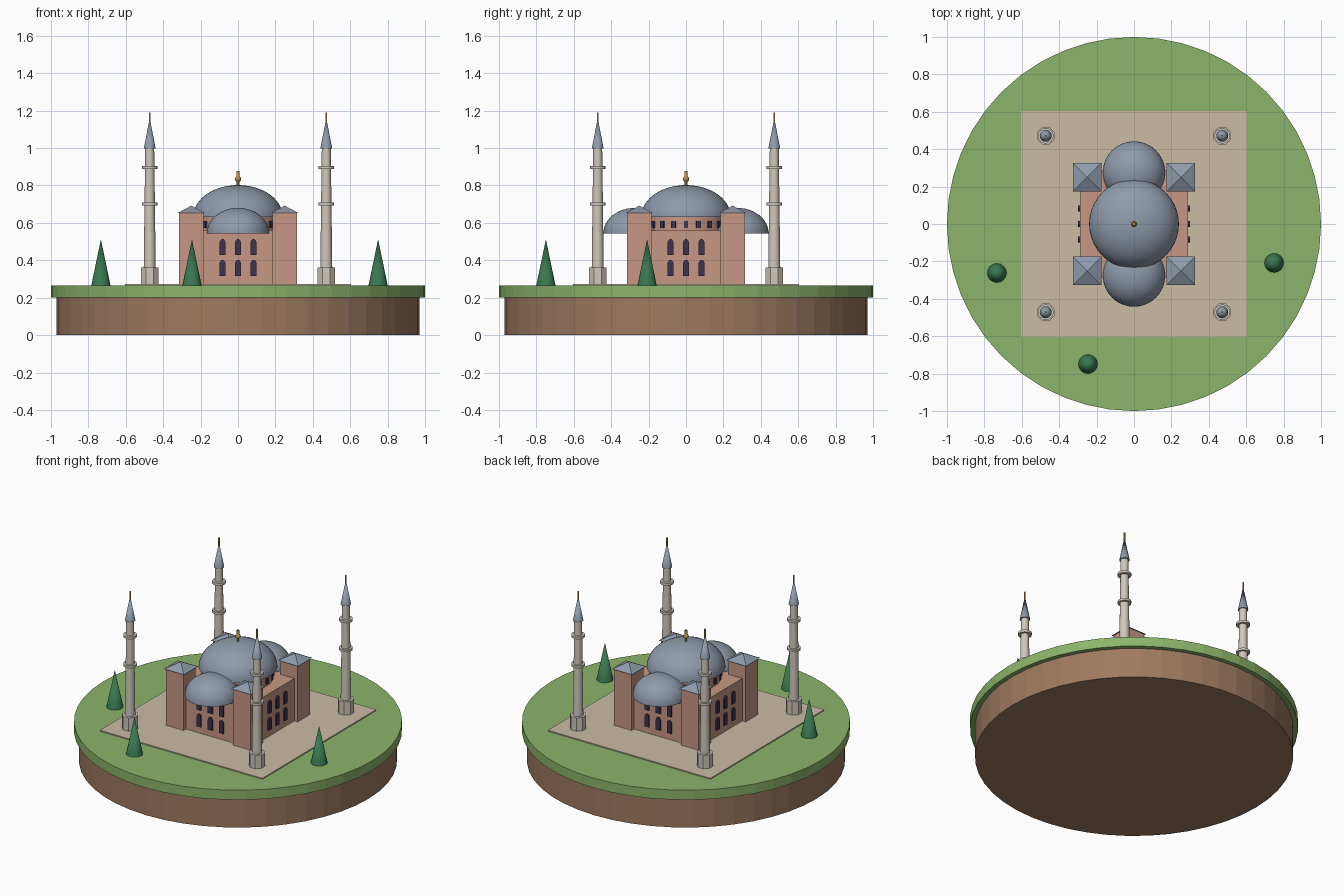
import bpy, bmesh
from math import sin, cos, pi, radians
from mathutils import Matrix, Vector

cube = bpy.data.objects.get("Cube")
if cube:
    bpy.data.objects.remove(cube, do_unlink=True)


def material(name, rgb):
    m = bpy.data.materials.new(name)
    col = [(c / 255 / 12.92) if c < 11 else ((c / 255 + 0.055) / 1.055) ** 2.4 for c in rgb] + [1]
    m.diffuse_color = col
    m.use_nodes = True
    for node in m.node_tree.nodes:
        if node.type == 'BSDF_PRINCIPLED':
            node.inputs["Base Color"].default_value = col
    return m


GRASS = material("grass green", (140, 181, 107))
SOIL = material("soil brown", (158, 122, 96))
PAVING = material("paving sand", (201, 188, 164))
WALL = material("wall rose", (198, 153, 133))
LEAD = material("lead blue grey", (143, 154, 170))
GLASS = material("window dark violet", (62, 50, 78))
STONE = material("minaret stone", (208, 200, 188))
GOLD = material("finial gold", (186, 145, 82))
LEAF = material("tree green", (58, 118, 80))


def finish(name, bm, mat, smooth_angle=0):
    """Turn a bmesh into an object, smoothing edges flatter than the angle."""
    bmesh.ops.recalc_face_normals(bm, faces=bm.faces)
    for f in bm.faces:
        f.smooth = smooth_angle > 0
    for e in bm.edges:
        e.smooth = e.calc_face_angle(pi) < radians(smooth_angle)
    me = bpy.data.meshes.new(name)
    bm.to_mesh(me)
    bm.free()
    me.materials.append(mat)
    ob = bpy.data.objects.new(name, me)
    bpy.context.scene.collection.objects.link(ob)
    return ob


def lathe(name, profile, sides, mat, at=(0, 0), smooth_angle=35, turn=0.0):
    """Revolve (radius, z) points, listed bottom to top, and cap the ends."""
    bm = bmesh.new()
    rings = []
    for r, z in profile:
        if r == 0:
            rings.append([bm.verts.new((at[0], at[1], z))] * sides)
        else:
            rings.append([bm.verts.new((at[0] + r * cos(turn + 2 * pi * i / sides),
                                        at[1] + r * sin(turn + 2 * pi * i / sides), z))
                          for i in range(sides)])
    for low, high in zip(rings, rings[1:]):
        for i in range(sides):
            j = (i + 1) % sides
            bm.faces.new(dict.fromkeys((low[i], low[j], high[j], high[i])))
    for ring, (r, z) in ((rings[0], profile[0]), (rings[-1], profile[-1])):
        if r > 0:
            bm.faces.new(ring)
    return finish(name, bm, mat, smooth_angle)


def box(name, size, z0, z1, mat, at=(0, 0)):
    bm = bmesh.new()
    bmesh.ops.create_cube(bm, size=1)
    bmesh.ops.scale(bm, vec=(size, size, z1 - z0), verts=bm.verts)
    bmesh.ops.translate(bm, vec=(at[0], at[1], (z0 + z1) / 2), verts=bm.verts)
    return finish(name, bm, mat)


def dome(name, radius, base, height, at=(0, 0)):
    steps = 12
    profile = [(radius * cos(pi / 2 * i / steps), base + height * sin(pi / 2 * i / steps))
               for i in range(steps)] + [(0, base + height)]
    return lathe(name, profile, 40, LEAD, at)


def add_plate(bm, outline, angle, distance, shift=0.0, depth=0.009):
    """Add a thin upright plate facing the angle, its back on the wall."""
    turn = Matrix.Rotation(angle, 3, 'Z')
    back = [bm.verts.new(turn @ Vector((distance, u + shift, v))) for u, v in outline]
    front = [bm.verts.new(turn @ Vector((distance + depth, u + shift, v))) for u, v in outline]
    bm.faces.new(front)
    bm.faces.new(back[::-1])
    for i in range(len(outline)):
        j = (i + 1) % len(outline)
        bm.faces.new((back[i], back[j], front[j], front[i]))


# Round island and paved court
lathe("soil_base", [(0.97, 0), (0.97, 0.2)], 48, SOIL, smooth_angle=0)
lathe("grass_disc", [(1, 0.2), (1, 0.265)], 48, GRASS, smooth_angle=0)
box("paved_court", 1.21, 0.26, 0.272, PAVING)

# Hall with a round drum under the main dome
FLOOR = 0.27
box("hall", 0.58, FLOOR, 0.558, WALL)
lathe("drum", [(0.215, 0.55), (0.215, 0.635)], 40, WALL)
dome("main_dome", 0.24, 0.632, 0.17)
for side, y in (("front", -0.275), ("back", 0.275)):
    dome(side + "_half_dome", 0.167, 0.543, 0.137, (0, y))

# Corner towers with pyramid roofs
for sx, left in ((1, "left"), (-1, "right")):
    for sy, end in ((-1, "front"), (1, "back")):
        spot = (sx * 0.25, sy * 0.25)
        box(f"{end}_{left}_tower", 0.13, FLOOR, 0.655, WALL, spot)
        lathe(f"{end}_{left}_tower_roof", [(0.106, 0.652), (0, 0.692)], 4, LEAD,
              spot, 0, pi / 4)

# Arched windows on the four walls
HALF = 0.016
bm = bmesh.new()
for wall in range(4):
    for sill in (0.317, 0.429):
        spring = sill + 0.065
        outline = [(-HALF, sill), (HALF, sill)]
        outline += [(HALF * cos(pi * i / 6), spring + 0.02 * sin(pi * i / 6)) for i in range(7)]
        for shift in (-0.083, 0, 0.083):
            add_plate(bm, outline, wall * pi / 2, 0.29, shift)
finish("wall_windows", bm, GLASS)

# Small square windows around the drum
bm = bmesh.new()
pane = [(-0.012, 0.573), (0.012, 0.573), (0.012, 0.611), (-0.012, 0.611)]
for i in range(20):
    add_plate(bm, pane, 2 * pi * i / 20, 0.213)
finish("drum_windows", bm, GLASS)

# Finial on the main dome
lathe("dome_finial", [(0.007, 0.795), (0.007, 0.82), (0.015, 0.827), (0.017, 0.835),
                      (0.015, 0.843), (0.008, 0.85), (0.008, 0.877)], 12, GOLD, smooth_angle=50)

# Four minarets
for sx, left in ((1, "left"), (-1, "right")):
    for sy, end in ((-1, "front"), (1, "back")):
        spot = (sx * 0.472, sy * 0.472)
        name = f"{end}_{left}_minaret"
        lathe(name + "_foot", [(0.05, FLOOR), (0.05, 0.362)], 8, STONE, spot, 0, pi / 8)
        lathe(name + "_shaft", [(0.032, 0.36), (0.024, 1.0)], 16, STONE, spot)
        for level, z in (("lower", 0.692), ("upper", 0.887)):
            lathe(f"{name}_{level}_balcony", [(0.042, z), (0.042, z + 0.016)], 16, STONE, spot)
        lathe(name + "_spire", [(0.032, 0.997), (0, 1.16)], 16, LEAD, spot)
        lathe(name + "_finial", [(0.005, 1.135), (0.005, 1.19)], 8, GOLD, spot, 50)

# Cone trees on the grass
for name, spot in (("right", (-0.733, -0.262)), ("left", (0.749, -0.208)),
                   ("front", (-0.246, -0.749))):
    lathe(name + "_tree", [(0.052, 0.262), (0, 0.512)], 16, LEAF, spot)
